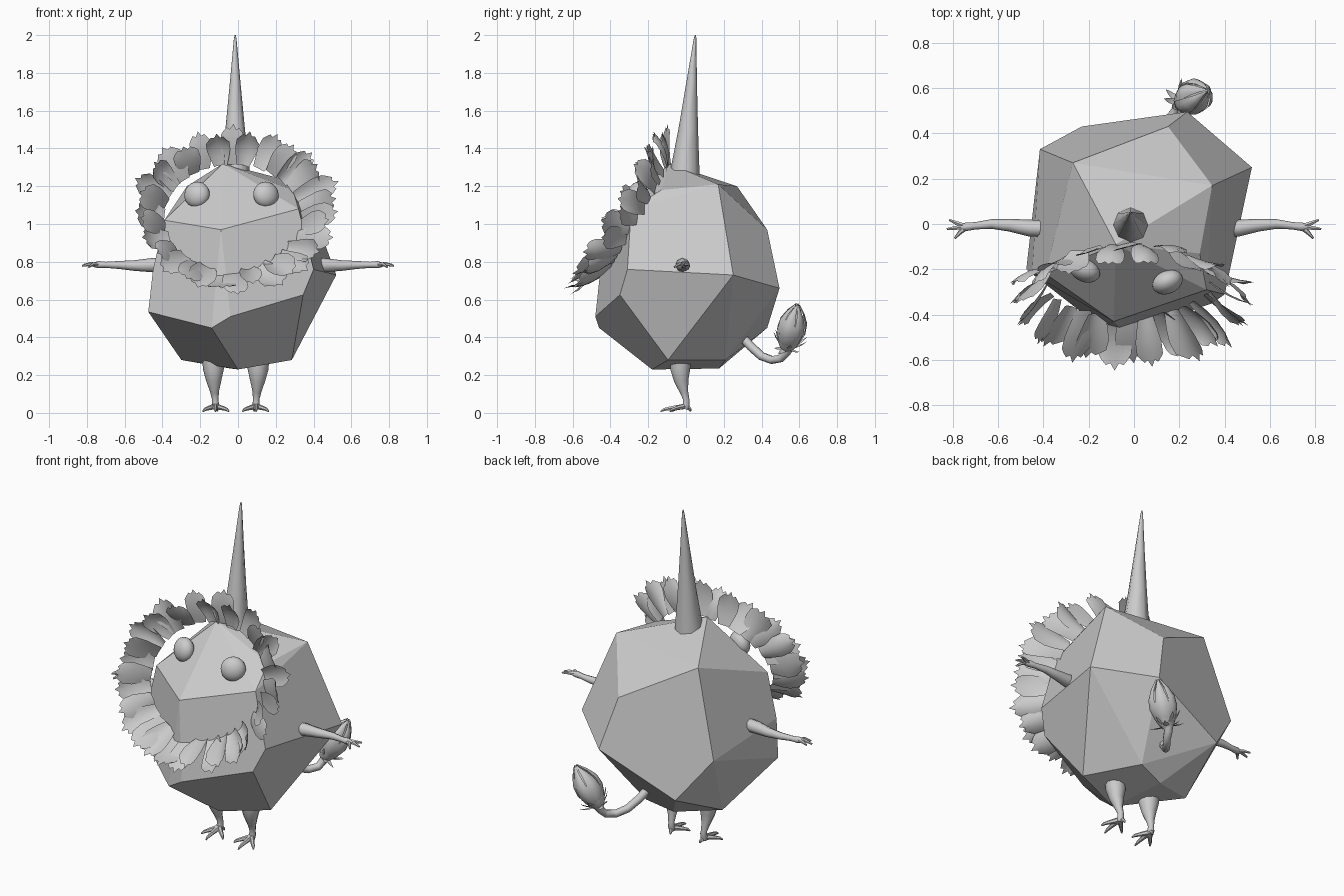
import bpy, bmesh, math, random
from mathutils import Vector, Matrix

if "Cube" in bpy.data.objects:
    bpy.data.objects.remove(bpy.data.objects["Cube"])

random.seed(4)
mat = bpy.data.materials.new("plain_grey")
mat.diffuse_color = (0.6, 0.6, 0.6, 1)
mat.use_nodes = True
mat.node_tree.nodes["Principled BSDF"].inputs["Base Color"].default_value = mat.diffuse_color


def finish(name, bm, smooth=True):
    me = bpy.data.meshes.new(name)
    bm.to_mesh(me)
    bm.free()
    me.materials.append(mat)
    ob = bpy.data.objects.new(name, me)
    bpy.context.collection.objects.link(ob)
    if smooth:
        for o in bpy.context.selected_objects:
            o.select_set(False)
        ob.select_set(True)
        bpy.context.view_layer.objects.active = ob
        bpy.ops.object.shade_smooth_by_angle(angle=math.radians(50))
    return ob


def tube(bm, path, sides=8):
    """Skin circles along a path of (x, y, z, radius)."""
    pts = [Vector(p[:3]) for p in path]
    rings, prev = [], None
    for i, p in enumerate(pts):
        d = (pts[min(i + 1, len(pts) - 1)] - pts[max(i - 1, 0)]).normalized()
        a = prev if prev else (Vector((1, 0, 0)) if abs(d.x) < 0.8 else Vector((0, 0, 1)))
        a = (a - d * a.dot(d)).normalized()
        prev, b = a, d.cross(a)
        rings.append([bm.verts.new(p + path[i][3] * (a * math.cos(t) + b * math.sin(t)))
                      for t in (2 * math.pi * k / sides for k in range(sides))])
    for r, q in zip(rings, rings[1:]):
        for k in range(sides):
            j = (k + 1) % sides
            bm.faces.new((r[k], r[j], q[j], q[k]))
    bm.faces.new(rings[0][::-1])
    bm.faces.new(rings[-1])


def sheet(bm, root, tip, out, width, bulge, profile, teeth, cup=0.2):
    """Curved petal from root to tip; out is the bulging side."""
    root, tip, out = Vector(root), Vector(tip), Vector(out)
    axis = tip - root
    side = axis.cross(out).normalized()
    nrm = side.cross(axis).normalized()
    n, rows = len(teeth), []
    for i, w in enumerate(profile):
        t = i / (len(profile) - 1)
        row = []
        for j in range(n):
            u = 2 * j / (n - 1) - 1
            tt = t + (teeth[j] if t == 1 else 0)
            row.append(bm.verts.new(root + axis * tt + side * (u * w * width / 2)
                                    + nrm * (bulge * math.sin(math.pi * t) - cup * width * w * u * u)))
        rows.append(row)
    for r, q in zip(rows, rows[1:]):
        for j in range(n - 1):
            bm.faces.new((r[j], r[j + 1], q[j + 1], q[j]))


# Faceted boulder body
corners = [(-.08, -.09, 1.32), (.29, -.13, 1.18), (.345, .17, 1.21), (-.27, .27, 1.20),
           (.15, .43, .97), (.52, .25, .73), (.235, .495, .66), (-.23, .43, .45),
           (-.415, .33, .70), (-.475, -.2, .535), (-.45, -.22, .757), (.40, -.31, .76),
           (.345, -.35, .625), (.285, -.095, .28), (-.04, -.48, .51), (-.14, -.46, .45),
           (0, -.18, .23), (-.30, .08, .28), (-.04, .175, .235), (.12, .21, .28),
           (-.09, -.43, .97), (-.09, -.45, .73), (-.39, -.22, 1.02), (.32, -.29, 1.08)]
bm = bmesh.new()
for c in corners:
    bm.verts.new(c)
bmesh.ops.convex_hull(bm, input=bm.verts)
bmesh.ops.dissolve_limit(bm, angle_limit=math.radians(8), verts=bm.verts, edges=bm.edges)
bmesh.ops.recalc_face_normals(bm, faces=bm.faces)
body = finish("body", bm, False)

# Eyes: flattened balls resting on the face, turned slightly outward
for name, s, x in (("left", -1, -.217), ("right", 1, .148)):
    hit, loc, _, _ = body.ray_cast(Vector((x, -2, 1.155)), Vector((0, 1, 0)))
    aim = Vector((s * .4, -.9, .2))
    bm = bmesh.new()
    m = (Matrix.Translation(loc + Vector((0, -.025, 0))) @ aim.to_track_quat('Z', 'Y').to_matrix().to_4x4()
         @ Matrix.Diagonal((.07, .07, .05, 1)))
    bmesh.ops.create_uvsphere(bm, u_segments=20, v_segments=12, radius=1, matrix=m)
    finish("eye_" + name, bm)

# Horn
bm = bmesh.new()
tube(bm, [(-.015, -.01, 1.2, .085), (-.015, -.004, 1.3, .075), (-.015, .012, 1.5, .052),
          (-.015, .03, 1.75, .028), (-.015, .048, 1.98, .007), (-.015, .05, 2.0, .003)])
finish("horn", bm)

# Mane: two alternating layers of toothed petals
toothed = (-.16, -.06, -.1, .04, -.1, -.06, -.16)
bm = bmesh.new()
count = 32
for i in range(count):
    a = 2 * math.pi * (i + random.uniform(-.2, .2)) / count
    c, s = math.cos(a), math.sin(a)
    layer = i % 2
    rz = 1.035 + .28 * s
    root = Vector((-.03 + .36 * c, -.25 + (rz - 1.03) * .57, rz))
    k = random.uniform(.96, 1.03) - .07 * layer
    tz = 1.08 + .44 * s * k
    tip = Vector((-.01 + .55 * c * k, -.35 + (tz - 1.08) * .57 - .05 * layer, tz))
    tip += Vector((-s, 0, c)) * random.uniform(-.025, .025)
    twist = random.uniform(-.25, .25)
    out = Vector((-c - s * twist, -1, -s + c * twist))
    sheet(bm, root, tip, out, random.uniform(.115, .15), random.choice((-.02, .01)),
          (.55, .8, 1, 1, .8), toothed, random.uniform(-.2, .1))
finish("mane", bm)

# Arms with three fingers
for name, s in (("left", -1), ("right", 1)):
    bm = bmesh.new()
    tube(bm, [(s * x, y, z, r) for x, y, z, r in (
        (.38, -.02, .785, .038), (.46, -.018, .782, .037), (.55, -.005, .78, .028), (.63, .0, .783, .021),
        (.70, -.008, .784, .016), (.74, -.012, .785, .019), (.765, -.014, .784, .012))])
    for dx, dy, dz in ((.815, .018, .785), (.825, -.022, .778), (.79, -.062, .772)):
        tube(bm, [(s * .735, -.012, .784, .012), (s * (.745 + dx) / 2, (dy - .012) / 2, .788, .010),
                  (s * dx, dy, dz, .005)], 6)
    finish("arm_" + name, bm)

# Legs with splayed toes
for name, s in (("left", -1), ("right", 1)):
    X = lambda d: -.012 + s * (.108 + d)
    bm = bmesh.new()
    tube(bm, [(X(.012), -.03, .29, .058), (X(.01), -.03, .23, .055), (X(.008), -.025, .17, .04),
              (X(.004), -.01, .11, .023), (X(0), .002, .07, .017), (X(0), .0, .04, .019),
              (X(0), -.005, .02, .016)], 10)
    for dx, dy in ((-.072, -.075), (0, -.135), (.066, -.085), (-.01, .025)):
        tube(bm, [(X(0), -.005, .035, .016), (X(dx * .5), dy * .55, .026, .012),
                  (X(dx * .85), dy * .85, .018, .009), (X(dx), dy, .008, .004)], 6)
    finish("leg_" + name, bm)

# Curved tail
bm = bmesh.new()
tube(bm, [(.03, .28, .42, .024), (.07, .345, .35, .024), (.11, .40, .30, .023), (.15, .455, .28, .022),
          (.185, .50, .288, .022), (.20, .53, .32, .024), (.21, .54, .345, .03)])
finish("tail", bm)

# Flower bud on the tail: core, wrapped petals, spiky sepals
base, top = Vector((.205, .53, .335)), Vector((.325, .59, .575))
axis = (top - base).normalized()
e1 = axis.orthogonal().normalized()
e2 = axis.cross(e1)
bm = bmesh.new()
tube(bm, [(*base.lerp(top, t), r) for t, r in
          ((0, .03), (.15, .054), (.35, .066), (.55, .058), (.75, .036), (.92, .012), (1, .003))], 10)
finish("bud_core", bm)

bm = bmesh.new()
for i in range(6):
    a = math.pi * i / 3
    d = e1 * math.cos(a) + e2 * math.sin(a)
    sheet(bm, base + d * .028, top + d * .012, d, .08, .056 + .006 * (i % 2),
          (.5, .9, 1, .85, .5, .1), (-.03, 0, .0, 0, -.03), .2)
finish("bud_petals", bm)

bm = bmesh.new()
for i in range(11):
    a = 2 * math.pi * i / 11
    d = e1 * math.cos(a) + e2 * math.sin(a)
    reach = random.uniform(.08, .11)
    sheet(bm, base + d * .02 + axis * .01, base + d * reach + axis * random.uniform(0, .09), d,
          .03, .008, (.8, 1, .7, .05), (0, 0, 0), .2)
finish("bud_sepals", bm)
